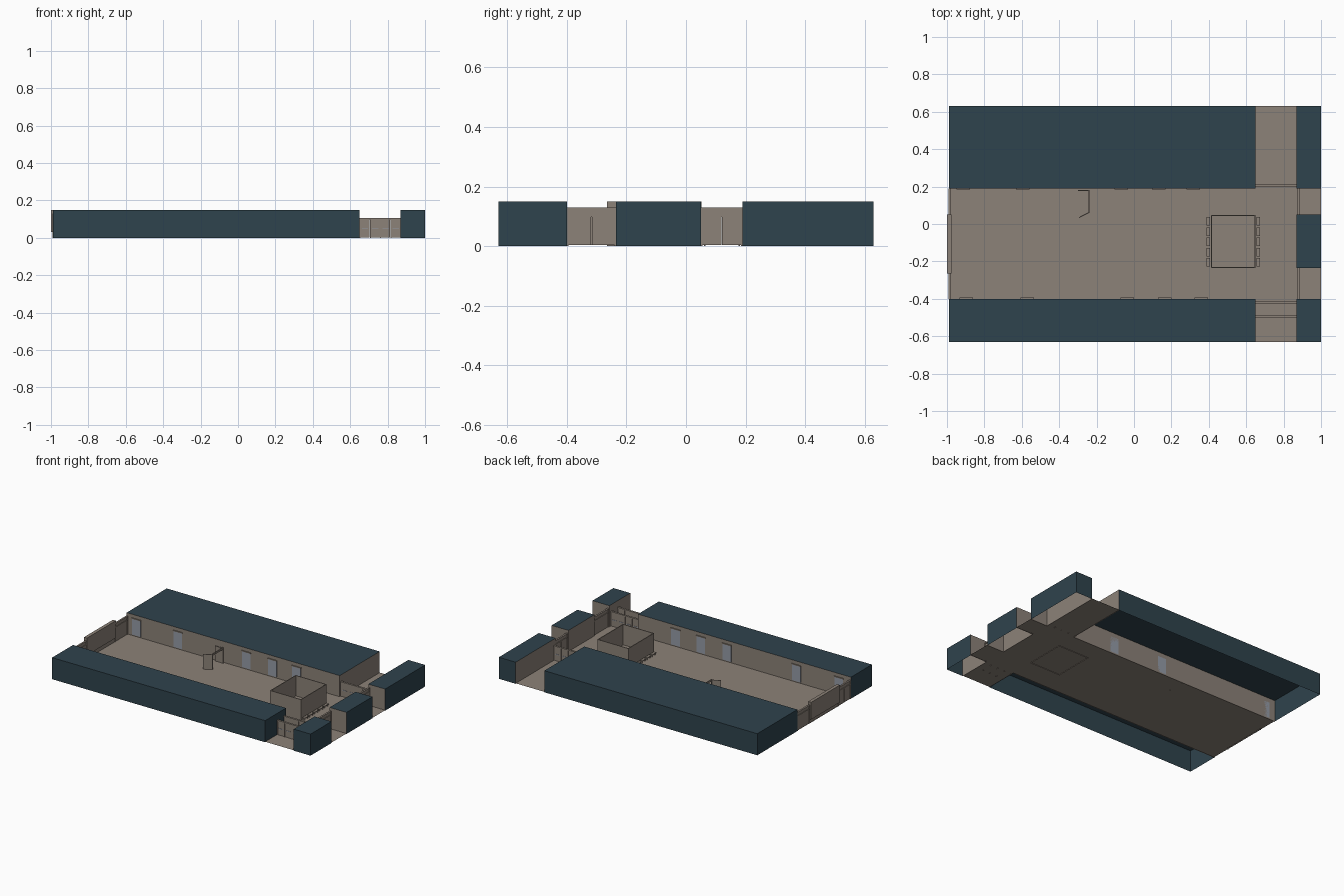
import bpy, bmesh, math
from mathutils import Matrix

if "Cube" in bpy.data.objects:
    bpy.data.objects.remove(bpy.data.objects["Cube"])


def material(name, rgb):
    m = bpy.data.materials.new(name)
    m.diffuse_color = (*rgb, 1)
    m.use_nodes = True
    m.node_tree.nodes["Principled BSDF"].inputs["Base Color"].default_value = m.diffuse_color
    return m


ROOF = material("slate_blue", (0.028, 0.056, 0.074))
TAN = material("warm_stone", (0.262, 0.223, 0.188))
PALE = material("pale_grey_blue", (0.30, 0.33, 0.39))


def finish(name, bm, mats):
    me = bpy.data.meshes.new(name)
    bm.to_mesh(me)
    bm.free()
    for m in mats:
        me.materials.append(m)
    ob = bpy.data.objects.new(name, me)
    bpy.context.collection.objects.link(ob)
    return ob


def add_box(bm, x0, x1, y0, y1, z0, z1):
    r = bmesh.ops.create_cube(bm, size=1)
    for v in r["verts"]:
        v.co.x = x1 if v.co.x > 0 else x0
        v.co.y = y1 if v.co.y > 0 else y0
        v.co.z = z1 if v.co.z > 0 else z0
    return r["verts"]


def boxes(name, dims, mat):
    bm = bmesh.new()
    for d in dims:
        add_box(bm, *d)
    return finish(name, bm, [mat])


# Buildings: open-bottomed shells, slate outside, stone toward the yard
def building(name, x0, x1, y0, y1, slate_east=False):
    bm = bmesh.new()
    add_box(bm, x0, x1, y0, y1, 0, 0.15)
    bm.normal_update()
    bmesh.ops.delete(bm, geom=[f for f in bm.faces if f.normal.z < -0.5], context="FACES")
    for f in bm.faces:
        c = f.calc_center_median()
        outer = f.normal.z > 0.5 or abs(c.x) > 0.98 or abs(c.y) > 0.62
        if slate_east and f.normal.x > 0.5:
            outer = True
        f.material_index = 0 if outer else 1
    finish(name, bm, [ROOF, TAN])


building("back_building", -0.99, 0.65, 0.19, 0.63)
building("front_building", -0.99, 0.65, -0.63, -0.40, True)
building("right_back_building", 0.87, 1.0, 0.19, 0.63)
building("right_middle_building", 0.87, 1.0, -0.235, 0.05)
building("right_front_building", 0.87, 1.0, -0.63, -0.40)

# Ground: yard, cross street and two side exits
bm = bmesh.new()
for x0, x1, y0, y1 in [(-0.99, 0.65, -0.40, 0.19), (0.65, 0.87, -0.63, 0.63),
                       (0.87, 1, 0.05, 0.19), (0.87, 1, -0.40, -0.235)]:
    bm.faces.new([bm.verts.new(p) for p in
                  ((x0, y0, 0.003), (x1, y0, 0.003), (x1, y1, 0.003), (x0, y1, 0.003))])
finish("ground", bm, [TAN])

# Pale doors along both long walls, with small lintels
for side, wall, out, xs in [("back", 0.19, -1, (-0.914, -0.596, -0.069, 0.133, 0.318)),
                            ("front", -0.40, 1, (-0.897, -0.571, -0.036, 0.165, 0.359))]:
    doors, lintels = [], []
    for x in xs:
        ya, yb = sorted((wall, wall + out * 0.003))
        doors.append((x - 0.033, x + 0.033, ya, yb, 0.01, 0.12))
        ya, yb = sorted((wall, wall + out * 0.006))
        lintels.append((x - 0.036, x + 0.036, ya, yb, 0.12, 0.126))
    boxes(side + "_doors", doors, PALE)
    boxes(side + "_lintels", lintels, TAN)


# Gate spanning y at a given x: frame, two leaves, transom panel
def side_gate(name, x, y0, y1):
    t, m = 0.006, (y0 + y1) / 2
    parts = [(x - t, x + t, y0, y0 + 0.006, 0, 0.13),
             (x - t, x + t, y1 - 0.006, y1, 0, 0.13),
             (x - t, x + t, y0, y1, 0.123, 0.13),
             (x - t, x + t, y0, y1, 0.098, 0.105),
             (x - 0.002, x + 0.002, y0, y1, 0.105, 0.123)]
    for a, b in [(y0 + 0.006, m - 0.001), (m + 0.001, y1 - 0.006)]:
        parts.append((x - 0.003, x + 0.003, a, b, 0.003, 0.098))
    boxes(name, parts, TAN)


side_gate("right_gate_front", 0.879, -0.40, -0.235)
side_gate("right_gate_back", 0.879, 0.05, 0.19)
side_gate("left_gate_front", -0.985, -0.40, -0.26)
side_gate("left_gate_back", -0.985, 0.05, 0.19)

# Raised panel closing the left end
boxes("left_panel", [(-1.0, -0.977, -0.265, 0.052, 0.03, 0.15),
                     (-0.988, -0.982, -0.26, 0.05, 0, 0.03)], TAN)


# Street barriers spanning x: four leaves, top rail and handle strips
def street_gate(name, y):
    parts = [(0.65, 0.87, y - 0.007, y + 0.007, 0.097, 0.105)]
    strips = []
    for i in range(4):
        a = 0.65 + i * 0.055
        parts.append((a + 0.001, a + 0.054, y - 0.003, y + 0.003, 0.003, 0.097))
        parts.append((a, a + 0.005, y - 0.005, y + 0.005, 0, 0.097))
        strips.append((a + 0.012, a + 0.046, y - 0.005, y + 0.005, 0.046, 0.05))
    boxes(name, parts, TAN)
    boxes(name + "_strips", strips, PALE)


street_gate("front_street_gate", -0.42)
street_gate("front_outer_gate", -0.495)
street_gate("back_street_gate", 0.205)

# Open-topped square enclosure
X0, X1, Y0, Y1, T, H = 0.411, 0.65, -0.235, 0.047, 0.005, 0.145
boxes("enclosure_walls", [(X0, X1, Y0, Y0 + T, 0, H), (X0, X1, Y1 - T, Y1, 0, H),
                          (X0, X0 + T, Y0 + T, Y1 - T, 0, H),
                          (X1 - T, X1, Y0 + T, Y1 - T, 0, H)], TAN)

# Rows of small benches on two sides of the enclosure
parts = []
for xa, xb in [(0.387, 0.405), (0.656, 0.674)]:
    for i in range(5):
        a = -0.228 + i * 0.055
        parts.append((xa, xb, a, a + 0.045, 0.016, 0.02))
        for y in (a + 0.004, a + 0.037):
            parts.append((xa + 0.003, xb - 0.003, y, y + 0.004, 0.003, 0.016))
boxes("benches", parts, TAN)

# Free-standing doorway with two open leaves
boxes("doorway_frame", [(-0.244, -0.238, 0.06, 0.182, 0.1, 0.112),
                        (-0.244, -0.238, 0.06, 0.066, 0, 0.1),
                        (-0.244, -0.238, 0.176, 0.182, 0, 0.1)], TAN)
for name, y, ang in [("doorway_leaf_front", 0.062, math.radians(27)),
                     ("doorway_leaf_back", 0.179, 0)]:
    bm = bmesh.new()
    add_box(bm, -0.06, 0, -0.002, 0.002, 0.003, 0.108)
    bm.transform(Matrix.Translation((-0.24, y, 0)) @ Matrix.Rotation(ang, 4, "Z"))
    finish(name, bm, [TAN])
